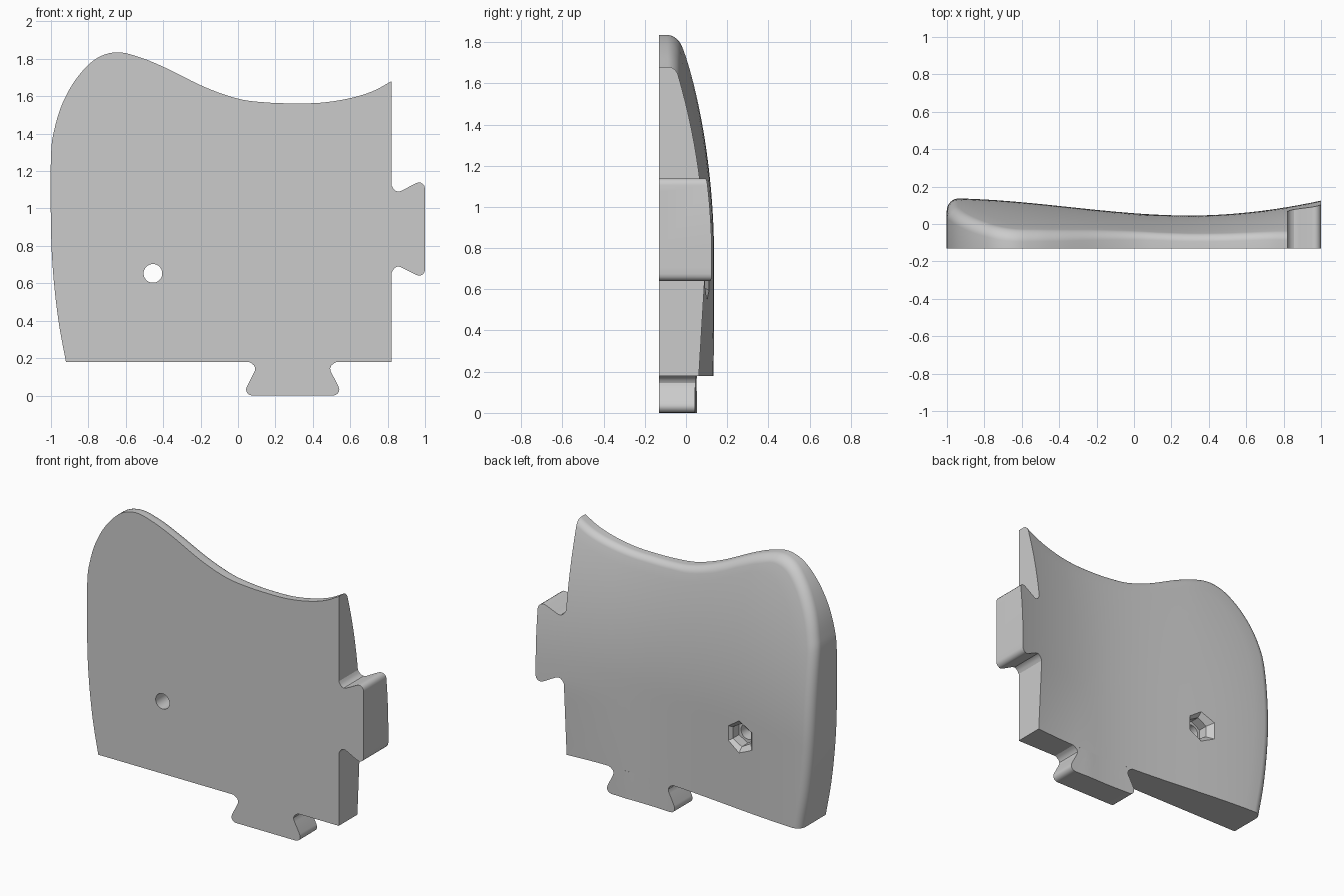
import bpy, bmesh, math
from mathutils import Vector, Matrix

old = bpy.data.objects.get("Cube")
if old:
    bpy.data.objects.remove(old, do_unlink=True)

FRONT = -0.13
CORNER = Vector((0.82, 0.18))

grey = bpy.data.materials.new("plain grey")
grey.use_nodes = True
grey.diffuse_color = (0.6, 0.6, 0.6, 1)
grey.node_tree.nodes["Principled BSDF"].inputs["Base Color"].default_value = (0.6, 0.6, 0.6, 1)


def back_y(x, z):
    """Depth of the sculpted back surface."""
    if x > 0.3:
        y = 0.045 + 0.08 * ((x - 0.3) / 0.7) ** 1.9
    else:
        u = min(1, (0.3 - x) / 1.3)
        y = 0.045 + 0.092 * u * u * (3 - 2 * u)
    lean = 1 + 0.2 * min(1, max(0, x + 0.5))
    y -= 0.155 * lean * (max(0, z - 0.75) / 1.07) ** 2
    return y - 0.06 * max(0, 0.65 - z) * min(1, max(0, (x - 0.4) / 0.42))


def spline(pts, steps):
    """Smooth curve through the given points."""
    p = [Vector(q) for q in pts]
    p = [2 * p[0] - p[1]] + p + [2 * p[-1] - p[-2]]
    out = []
    for a, b, c, d in zip(p, p[1:], p[2:], p[3:]):
        for i in range(steps):
            t = i / steps
            out.append(0.5 * (2 * b + (c - a) * t + (2 * a - 5 * b + 4 * c - d) * t * t
                              + (3 * b - a - 3 * c + d) * t ** 3))
    return out + [p[-2]]


def finish(name, bm):
    bmesh.ops.recalc_face_normals(bm, faces=bm.faces)
    mesh = bpy.data.meshes.new(name)
    bm.to_mesh(mesh)
    bm.free()
    mesh.materials.append(grey)
    obj = bpy.data.objects.new(name, mesh)
    bpy.context.collection.objects.link(obj)
    return obj


def activate(obj):
    bpy.ops.object.select_all(action="DESELECT")
    obj.select_set(True)
    bpy.context.view_layer.objects.active = obj


def smooth(obj):
    activate(obj)
    bpy.ops.object.shade_smooth_by_angle(angle=math.radians(32))


# Panel: curved left and top edge, back surface swept in rays to the lower corner
outline = spline([(-0.92, 0.18), (-0.96, 0.4), (-0.988, 0.65), (-1, 0.9), (-1, 1.28),
                  (-0.98, 1.43), (-0.935, 1.57), (-0.86, 1.7), (-0.76, 1.8), (-0.65, 1.835),
                  (-0.53, 1.81), (-0.39, 1.753), (-0.18, 1.65), (0, 1.587), (0.15, 1.567),
                  (0.3, 1.562), (0.45, 1.566), (0.6, 1.59), (0.72, 1.627), (0.82, 1.68)], 6)
bm = bmesh.new()
corner_front = bm.verts.new((CORNER.x, FRONT, CORNER.y))
corner_back = bm.verts.new((CORNER.x, back_y(*CORNER), CORNER.y))
fronts, rays = [], []
last = len(outline) - 1
FILLET, RINGS = 8, 22
for i, c in enumerate(outline):
    tangent = (outline[min(i + 1, last)] - outline[max(i - 1, 0)]).normalized()
    inward = Vector((tangent.y, -tangent.x))
    ray = (CORNER - c).normalized()
    slant = ray.dot(inward)
    r = 0.06 - 0.025 * min(1, max(0, c.x + 0.9))
    ray_verts = []
    for k in range(FILLET + 1):
        a = math.pi / 2 * k / FILLET
        p = c + ray * (r * (1 - math.cos(a)) / slant)
        ray_verts.append(bm.verts.new((p.x, back_y(*p) - r * (1 - math.sin(a)), p.y)))
    for k in range(1, RINGS):
        q = p.lerp(CORNER, k / RINGS)
        ray_verts.append(bm.verts.new((q.x, back_y(*q), q.y)))
    rays.append(ray_verts)
    fronts.append(bm.verts.new((c.x, FRONT, c.y)))
for i in range(last):
    a, b = rays[i], rays[i + 1]
    bm.faces.new((fronts[i], fronts[i + 1], b[0], a[0]))
    for k in range(len(a) - 1):
        bm.faces.new((a[k], b[k], b[k + 1], a[k + 1]))
    bm.faces.new((a[-1], b[-1], corner_back))
bm.faces.new(fronts + [corner_front])
for i in (0, last):
    bm.faces.new([fronts[i]] + rays[i] + [corner_back, corner_front])
panel = finish("panel", bm)


# Bolt hole with a hexagonal nut pocket and a bevelled rim
def cut(name, sides, y0, r0, y1, r1):
    bm = bmesh.new()
    bmesh.ops.create_cone(bm, cap_ends=True, segments=sides, radius1=r0, radius2=r1,
                          depth=y1 - y0, matrix=Matrix.Translation((-0.455, (y0 + y1) / 2, 0.653))
                          @ Matrix.Rotation(-math.pi / 2, 4, "X"))
    cutter = finish(name, bm)
    cutter.hide_render = True
    activate(panel)
    mod = panel.modifiers.new(name, "BOOLEAN")
    mod.operation = "DIFFERENCE"
    mod.solver = "EXACT"
    mod.object = cutter
    bpy.ops.object.modifier_apply(modifier=mod.name)
    bpy.data.objects.remove(cutter, do_unlink=True)


surface = back_y(-0.455, 0.653)
cut("bolt_hole", 40, FRONT - 0.1, 0.05, 0.3, 0.05)
cut("nut_pocket", 6, 0.01, 0.075, 0.3, 0.075)
cut("pocket_rim", 6, surface - 0.03, 0.074, surface + 0.03, 0.136)
smooth(panel)

# Dovetail tabs: reach from the panel edge against half width
PROFILE = [(0, 0.235), (0.008, 0.22), (0.02, 0.206), (0.035, 0.2), (0.05, 0.203),
           (0.062, 0.209), (0.13, 0.244), (0.145, 0.249), (0.157, 0.248), (0.169, 0.241),
           (0.177, 0.23), (0.18, 0.216)]


def tab(name, place):
    bm = bmesh.new()
    n = 12
    rows = []
    for reach, half in PROFILE:
        pts = [place(reach, half * (2 * j / n - 1)) for j in range(n + 1)]
        rows.append(([bm.verts.new((x, FRONT, z)) for x, z in pts],
                     [bm.verts.new((x, back_y(x, z), z)) for x, z in pts]))
    for (fa, ba), (fb, bb) in zip(rows, rows[1:]):
        for a, b in ((fa, fb), (ba, bb)):
            for j in range(n):
                bm.faces.new((a[j], a[j + 1], b[j + 1], b[j]))
        for j in (0, n):
            bm.faces.new((fa[j], fb[j], bb[j], ba[j]))
    for f, b in (rows[0], rows[-1]):
        bm.faces.new(f + b[::-1])
    smooth(finish(name, bm))


tab("side_tab", lambda reach, w: (0.82 + reach, 0.89 + w))
tab("bottom_tab", lambda reach, w: (0.2925 + w, 0.18 - reach))
